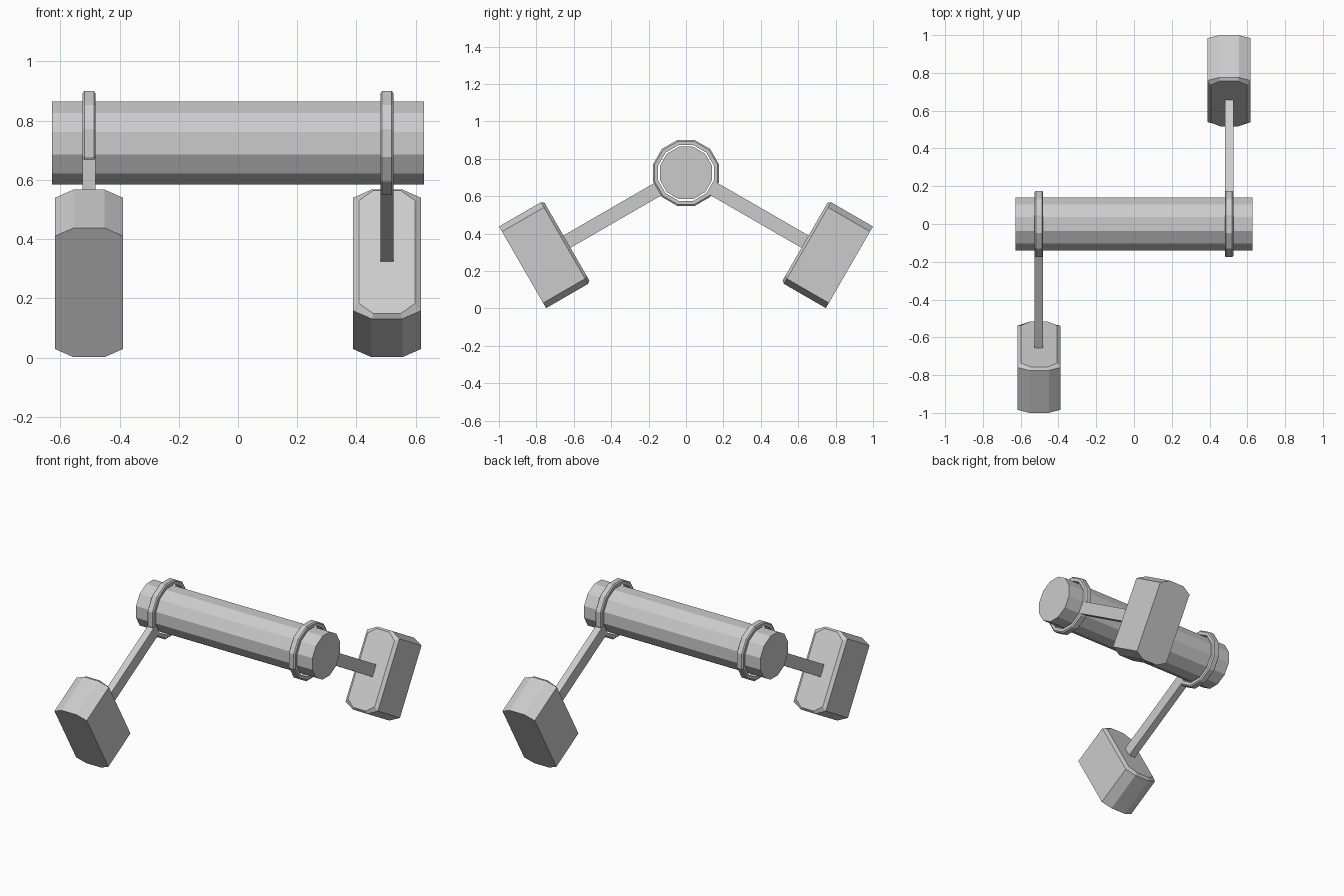
import bpy, bmesh, math
from mathutils import Matrix

if "Cube" in bpy.data.objects:
    bpy.data.objects.remove(bpy.data.objects["Cube"])

AXIS_Z = 0.724
SIDES = 12


def loft(name, loops, close=False, caps=True, matrix=Matrix()):
    """Skin a list of equal-length point loops with flat quads."""
    bm = bmesh.new()
    rows = [[bm.verts.new(p) for p in loop] for loop in loops]
    pairs = list(zip(rows, rows[1:]))
    if close:
        pairs.append((rows[-1], rows[0]))
    n = len(rows[0])
    for a, b in pairs:
        for i in range(n):
            j = (i + 1) % n
            bm.faces.new((a[i], a[j], b[j], b[i]))
    if caps and not close:
        bm.faces.new(rows[0])
        bm.faces.new(rows[-1])
    bmesh.ops.recalc_face_normals(bm, faces=bm.faces)
    bm.transform(matrix)
    mesh = bpy.data.meshes.new(name)
    bm.to_mesh(mesh)
    bm.free()
    ob = bpy.data.objects.new(name, mesh)
    bpy.context.collection.objects.link(ob)
    return ob


def circle(x, r):
    """Twelve-sided loop around the x axis with a flat on top."""
    angles = [math.radians(15) + 2 * math.pi * i / SIDES for i in range(SIDES)]
    return [(x, r * math.cos(a), r * math.sin(a)) for a in angles]


def pad_outline(y, inset=0.0):
    """Elongated eight-sided outline of the foot pad."""
    w, f, h, s = 0.115 - inset, 0.052 - inset * 0.3, 0.252 - inset * 0.6, 0.22 - inset
    return [(w, y, s), (f, y, h), (-f, y, h), (-w, y, s),
            (-w, y, -s), (-f, y, -h), (f, y, -h), (w, y, -s)]


def bar_outline(y):
    w, h = 0.0225, 0.038
    return [(w, y, h), (-w, y, h), (-w, y, -h), (w, y, -h)]


# central axle
loft("axle", [circle(-0.628, 0.145), circle(0.628, 0.145)],
     matrix=Matrix.Translation((0, 0, AXIS_Z)))

# two swing arms, the second turned half way round
for label, turn in (("right", 0), ("left", math.pi)):
    place = (Matrix.Rotation(turn, 4, 'Z')
             @ Matrix.Translation((0.503, 0, AXIS_Z))
             @ Matrix.Rotation(math.radians(-30), 4, 'X'))
    # collar around the axle, with a slightly crowned rim
    loft(label + "_collar",
         [circle(-0.0225, 0.154), circle(-0.0225, 0.174), circle(-0.016, 0.182),
          circle(0.016, 0.182), circle(0.0225, 0.174), circle(0.0225, 0.154)],
         close=True, matrix=place)
    # bar from the collar to the pad
    loft(label + "_arm", [bar_outline(0.16), bar_outline(0.745)], matrix=place)
    # foot pad with a bevelled inner face
    loft(label + "_pad",
         [pad_outline(0.735, 0.02), pad_outline(0.75), pad_outline(1.009)],
         matrix=place)
